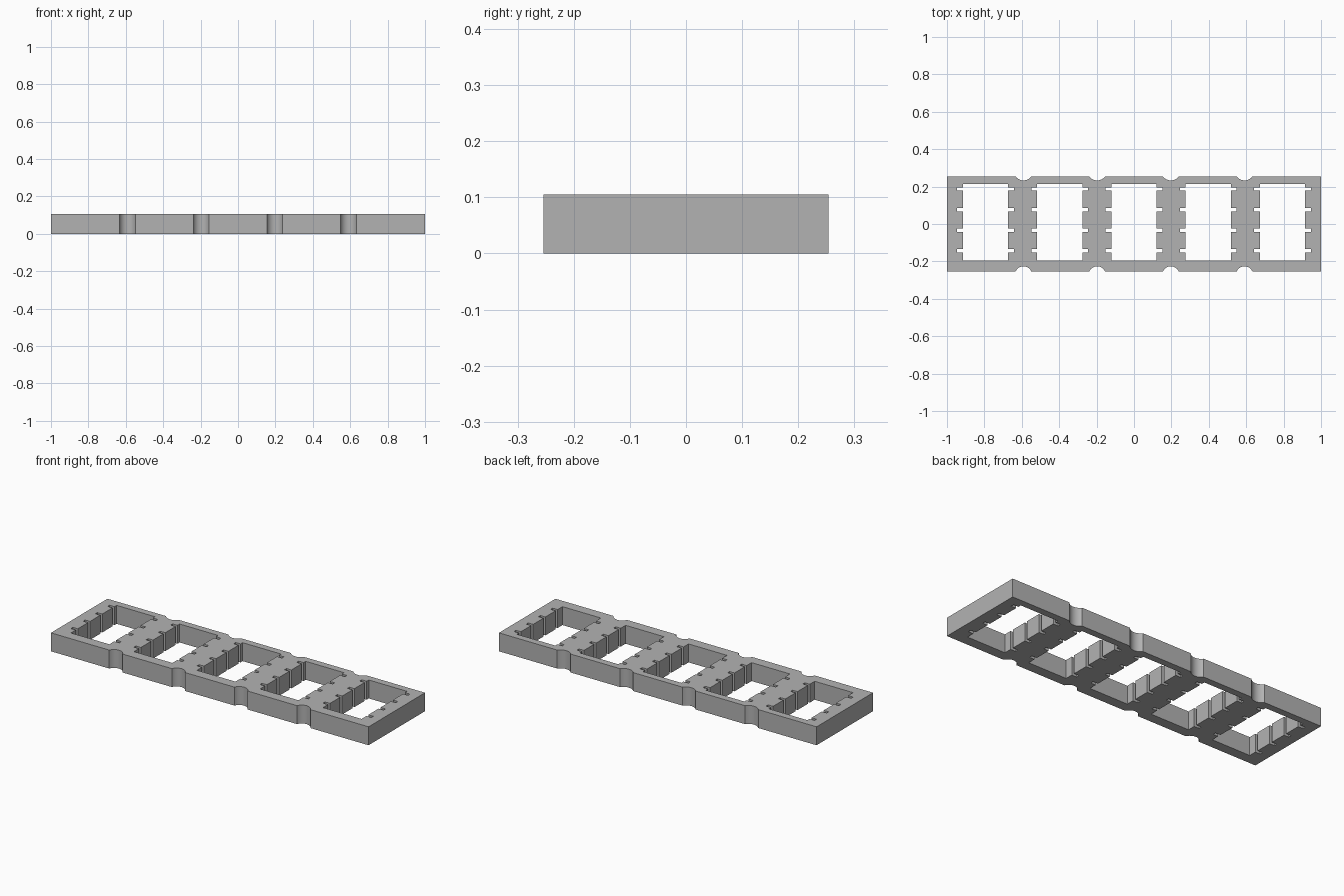
import bpy, bmesh, math

if "Cube" in bpy.data.objects:
    bpy.data.objects.remove(bpy.data.objects["Cube"])

HEIGHT, HALF_Y = 0.105, 0.254
BAY_PITCH, RIB_PITCH = 0.397, 0.394

grey = bpy.data.materials.new("plain grey")
grey.use_nodes = True
grey.diffuse_color = (0.45, 0.45, 0.45, 1)
grey.node_tree.nodes["Principled BSDF"].inputs["Base Color"].default_value = grey.diffuse_color


def add_prism(bm, outline, z0, z1):
    """Upright prism from a counter-clockwise outline."""
    face = bm.faces.new([bm.verts.new((x, y, z0)) for x, y in outline])
    top = bmesh.ops.extrude_face_region(bm, geom=[face])["geom"]
    moved = [v for v in top if isinstance(v, bmesh.types.BMVert)]
    bmesh.ops.translate(bm, verts=moved, vec=(0, 0, z1 - z0))


def make_object(name, bm):
    bmesh.ops.recalc_face_normals(bm, faces=bm.faces)
    mesh = bpy.data.meshes.new(name)
    bm.to_mesh(mesh)
    bm.free()
    mesh.materials.append(grey)
    obj = bpy.data.objects.new(name, mesh)
    bpy.context.collection.objects.link(obj)
    return obj


def window_outline(cx):
    """Rectangular window with four narrow slots in each long side."""
    half, deep, slot = 0.121, 0.152, 0.009
    right = [(half, -0.196)]
    for y in (-0.143, -0.033, 0.077, 0.187):
        right += [(half, y - slot), (deep, y - slot), (deep, y + slot), (half, y + slot)]
    right.append((half, 0.215))
    left = [(-x, y) for x, y in reversed(right)]
    return [(cx + x, y) for x, y in right + left]


def edge_outline(side, depth):
    """Long edge from left to right, dipping in a shallow arc at each rib."""
    half = 0.042
    radius = (half ** 2 + depth ** 2) / (2 * depth)
    reach = math.asin(half / radius)
    points = [(-1, side * HALF_Y)]
    for i in range(4):
        cx = (i - 1.5) * RIB_PITCH
        for k in range(13):
            a = reach * (k / 6 - 1)
            dip = radius * math.cos(a) - radius + depth
            points.append((cx + radius * math.sin(a), side * (HALF_Y - dip)))
    return points + [(1, side * HALF_Y)]


# Frame body
bm = bmesh.new()
add_prism(bm, edge_outline(-1, 0.028) + edge_outline(1, 0.021)[::-1], 0, HEIGHT)
frame = make_object("slotted_frame", bm)

# Window cutters
bm = bmesh.new()
for i in range(5):
    add_prism(bm, window_outline((i - 2) * BAY_PITCH), -0.1, HEIGHT + 0.1)
cutter = make_object("window_cutter", bm)
cutter.hide_render = True

cut = frame.modifiers.new("windows", 'BOOLEAN')
cut.operation = 'DIFFERENCE'
cut.solver = 'EXACT'
cut.object = cutter

# Apply the cut and smooth only the curved notches
bpy.ops.object.select_all(action='DESELECT')
frame.select_set(True)
bpy.context.view_layer.objects.active = frame
bpy.ops.object.modifier_apply(modifier=cut.name)
bpy.data.objects.remove(cutter)
bpy.ops.object.shade_smooth_by_angle(angle=math.radians(30))
